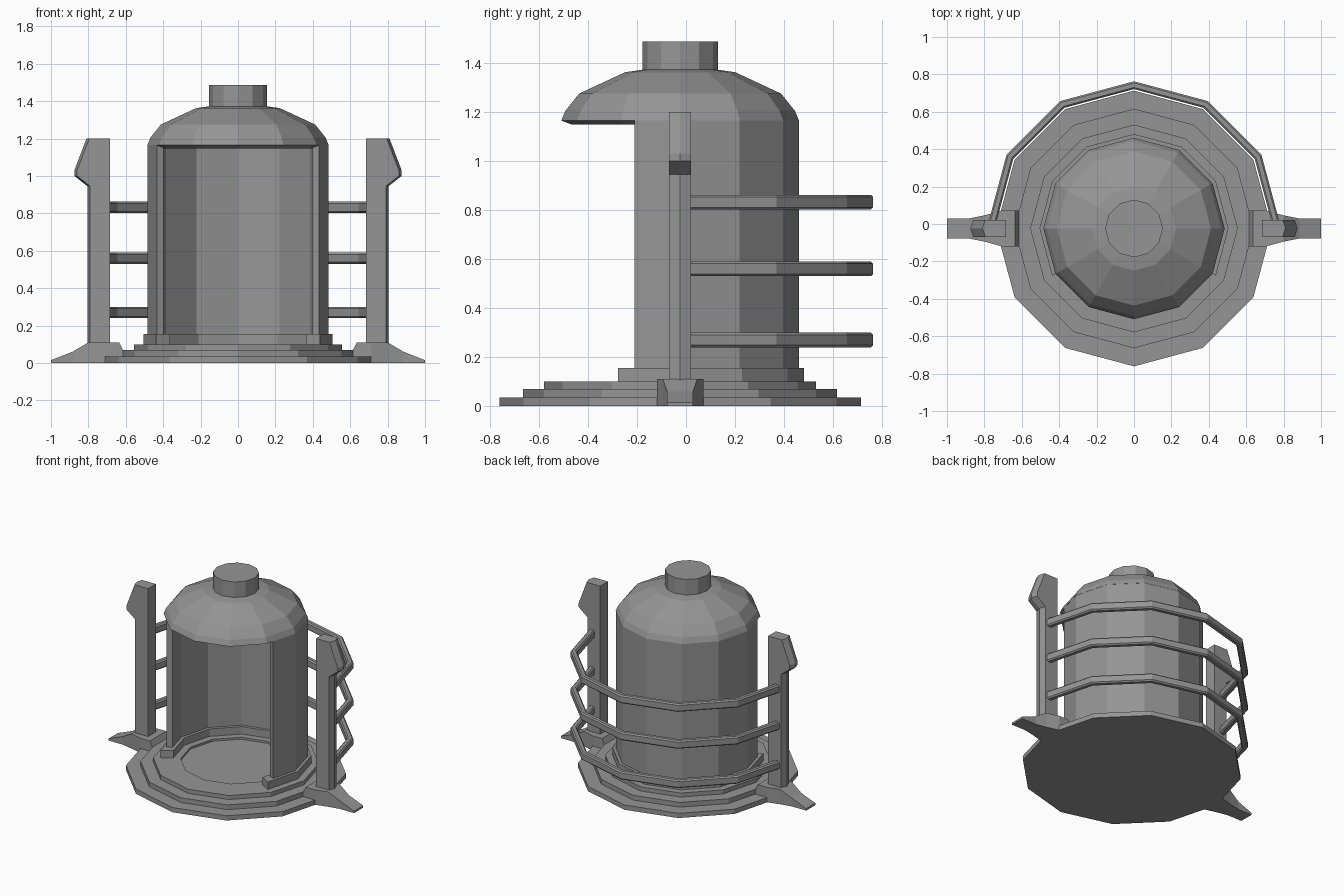
import bpy, bmesh
from math import sin, cos, radians

if "Cube" in bpy.data.objects:
    bpy.data.objects.remove(bpy.data.objects["Cube"])

CY = -0.024          # shared axis of the round parts
SIDES = 12
STEP = 360 / SIDES

grey = bpy.data.materials.new("plain grey")
grey.use_nodes = True
grey.diffuse_color = (0.3, 0.3, 0.3, 1)
grey.node_tree.nodes["Principled BSDF"].inputs["Base Color"].default_value = (0.3, 0.3, 0.3, 1)


def finish(name, bm):
    bmesh.ops.remove_doubles(bm, verts=bm.verts, dist=1e-5)
    bmesh.ops.recalc_face_normals(bm, faces=bm.faces)
    mesh = bpy.data.meshes.new(name)
    bm.to_mesh(mesh)
    bm.free()
    mesh.materials.append(grey)
    obj = bpy.data.objects.new(name, mesh)
    bpy.context.collection.objects.link(obj)
    return obj


def skin(bm, loops, wrap_section, caps):
    """Join matching loops of points with quads, and cap both ends if asked."""
    rows = [[bm.verts.new(p) for p in loop] for loop in loops]
    n = len(rows[0])
    for a, b in zip(rows, rows[1:]):
        for i in range(n if wrap_section else n - 1):
            j = (i + 1) % n
            bm.faces.new((a[i], a[j], b[j], b[i]))
    if caps:
        bm.faces.new(rows[0])
        bm.faces.new(rows[-1])


def polar(r, z, angle):
    """Point on a twelve-sided ring, also part way along a side."""
    half = STEP / 2
    r *= cos(radians(half)) / cos(radians(angle % STEP - half))
    return (r * cos(radians(angle)), CY + r * sin(radians(angle)), z)


def lathe(name, profile):
    bm = bmesh.new()
    skin(bm, [[polar(r, z, k * STEP) for r, z in profile] for k in range(SIDES + 1)], False, False)
    # collapse the quads that touch the axis
    bmesh.ops.remove_doubles(bm, verts=bm.verts, dist=1e-5)
    return finish(name, bm)


def arc(name, section, start):
    """Sweep a closed section around the back, from start to its mirror angle."""
    end = 180 - start
    angles = [start] + [k * STEP for k in range(-2, 9) if start < k * STEP < end] + [end]
    bm = bmesh.new()
    skin(bm, [[polar(r, z, a) for r, z in section] for a in angles], True, True)
    return finish(name, bm)


def box_section(r0, r1, z0, z1, c=0.0):
    if not c:
        return [(r0, z0), (r1, z0), (r1, z1), (r0, z1)]
    return [(r0 + c, z0), (r1 - c, z0), (r1, z0 + c), (r1, z1 - c),
            (r1 - c, z1), (r0 + c, z1), (r0, z1 - c), (r0, z0 + c)]


# Stepped base with a shallow floor recess
lathe("stepped_base", [(0, 0), (0.737, 0), (0.737, 0.035), (0.64, 0.035), (0.64, 0.07),
                       (0.555, 0.07), (0.555, 0.10), (0.37, 0.10), (0.37, 0.085), (0, 0.085)])

# Open-fronted chamber: footing ring, wall and hollow dome
arc("wall_footing", box_section(0.42, 0.505, 0.095, 0.155), -30)
arc("chamber_wall", box_section(0.443, 0.484, 0.10, 1.165), -23.2)
lathe("dome", [(0, 1.375), (0.15, 1.373), (0.225, 1.362), (0.412, 1.275), (0.468, 1.205),
               (0.485, 1.165), (0.44, 1.148), (0.425, 1.19), (0.38, 1.245), (0.21, 1.325), (0, 1.335)])
lathe("top_cap", [(0, 1.36), (0.154, 1.36), (0.154, 1.487), (0, 1.487)])

# Three rails around the back
for label, z in (("lower", 0.27), ("middle", 0.56), ("upper", 0.832)):
    arc(label + "_rail", box_section(0.745, 0.787, z - 0.03, z + 0.03, 0.009), 2.5)

# Side posts with ridged outer edge and flared head, each on a tapering foot
POST = [(0.10, 0.805), (0.945, 0.805), (1.0, 0.875), (1.03, 0.875), (1.20, 0.81)]
FOOT = [(0.61, 0.095, 0.06), (0.635, 0.095, 0.11), (0.71, 0.095, 0.11), (0.80, 0.07, 0.11),
        (0.885, 0.053, 0.06), (1.0, 0.053, 0.015)]
for label, s in (("left", 1), ("right", -1)):
    bm = bmesh.new()
    w = 0.045
    skin(bm, [[(s * 0.685, CY - w, z), (s * (x - 0.015), CY - w, z), (s * x, CY, z),
               (s * (x - 0.015), CY + w, z), (s * 0.685, CY + w, z)] for z, x in POST], True, True)
    finish(label + "_post", bm)
    bm = bmesh.new()
    skin(bm, [[(s * x, CY - h, 0), (s * x, CY + h, 0), (s * x, CY + h, z), (s * x, CY - h, z)]
              for x, h, z in FOOT], True, True)
    finish(label + "_foot", bm)
